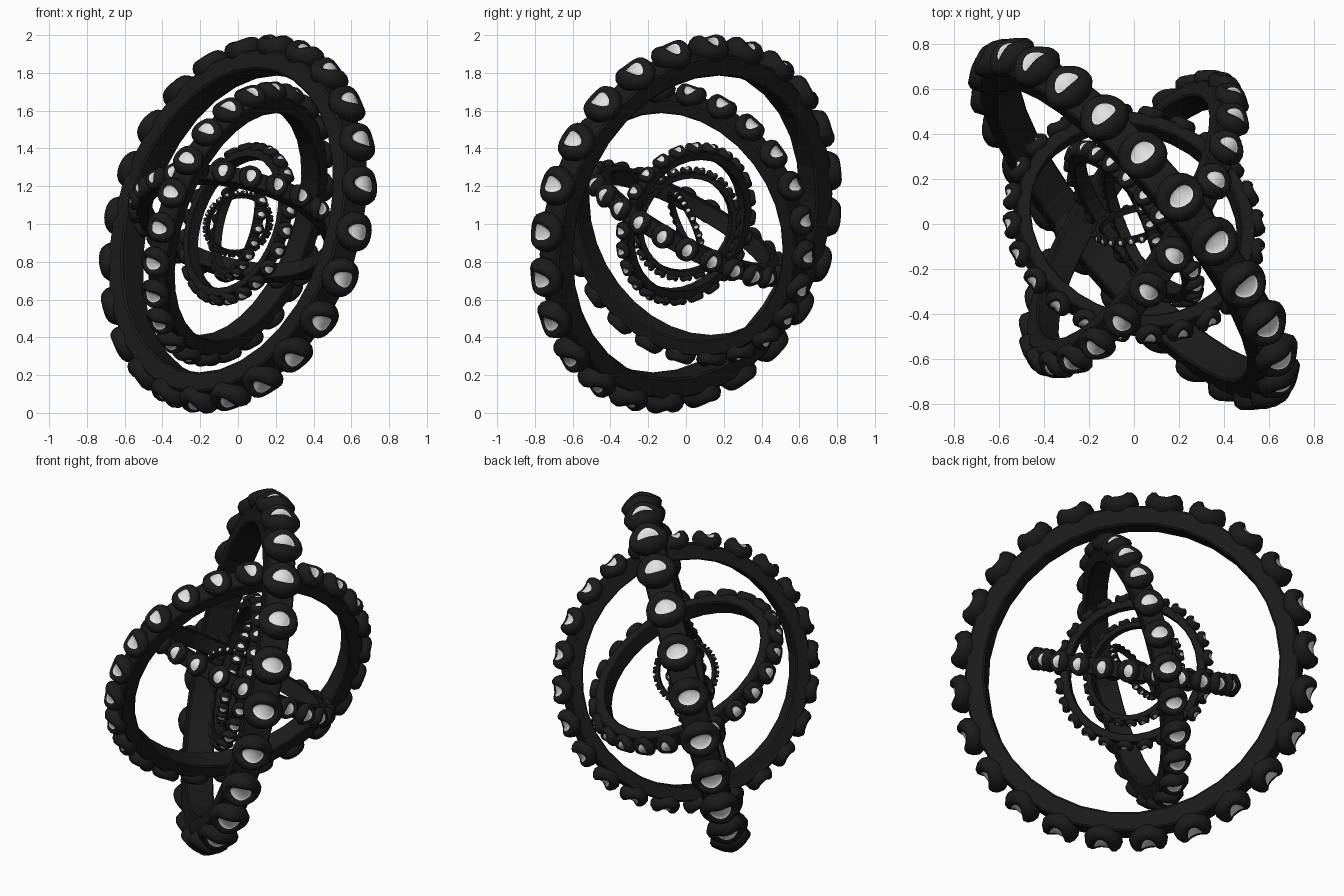
import bpy, bmesh, math
from mathutils import Vector, Matrix

cube = bpy.data.objects.get("Cube")
if cube:
    bpy.data.objects.remove(cube, do_unlink=True)


def material(name, value):
    mat = bpy.data.materials.new(name)
    mat.use_nodes = True
    colour = (value, value, value, 1)
    mat.diffuse_color = colour
    bsdf = next(n for n in mat.node_tree.nodes if n.type == 'BSDF_PRINCIPLED')
    bsdf.inputs["Base Color"].default_value = colour
    return mat


black = material("near_black", 0.011)
white = material("eye_white", 0.76)

CENTRE = Vector((0, 0, 1))
EYES = 24
SEGMENTS = 32
SIDES = 20
# Band section as (radius, axial offset), for a ring of size 1
BAND = [(0.825, -0.072), (0.835, -0.08), (0.925, -0.08), (0.935, -0.072),
        (0.935, 0.072), (0.925, 0.08), (0.835, 0.08), (0.825, 0.072)]
# Eye rows: axial half-size, tangential half-size, height, droop at the corners
LIDS = [(0.07, 0.07, 0.89, 0), (0.1, 0.094, 0.925, 0), (0.113, 0.108, 0.96, 0.005),
        (0.107, 0.1, 0.995, 0.02), (0.09, 0.08, 1.022, 0.035), (0.072, 0.058, 1.028, 0.04),
        (0.06, 0.042, 1.012, 0.03)]
BALL = [(0.045, 0.031, 1.007, 0.016), (0.022, 0.015, 1.005, 0.004)]


def ring_matrix(normal, size):
    """Place local z along the normal and local x towards the ring's top."""
    n = Vector(normal).normalized()
    up = Vector((0, 0, 1))
    e1 = (up - n * n.dot(up)).normalized()
    e2 = n.cross(e1)
    basis = Matrix((e1, e2, n)).transposed().to_4x4()
    return Matrix.Translation(CENTRE) @ basis @ Matrix.Scale(size, 4)


def finish(name, bm, matrix, smooth):
    bmesh.ops.recalc_face_normals(bm, faces=bm.faces)
    bm.transform(matrix)
    mesh = bpy.data.meshes.new(name)
    bm.to_mesh(mesh)
    bm.free()
    mesh.materials.append(black)
    mesh.materials.append(white)
    obj = bpy.data.objects.new(name, mesh)
    bpy.context.collection.objects.link(obj)
    for poly in mesh.polygons:
        poly.use_smooth = smooth


def bridge(bm, a, b, index=0):
    for i in range(len(a)):
        j = (i + 1) % len(a)
        bm.faces.new((a[i], a[j], b[j], b[i])).material_index = index


def build_band(name, matrix):
    bm = bmesh.new()
    loops = []
    for k in range(SEGMENTS):
        a = math.tau * k / SEGMENTS
        loops.append([bm.verts.new((r * math.cos(a), r * math.sin(a), z)) for r, z in BAND])
    for k in range(SEGMENTS):
        bridge(bm, loops[k], loops[(k + 1) % SEGMENTS])
    finish(name, bm, matrix, False)


def build_eyes(name, matrix, phase):
    bm = bmesh.new()
    for k in range(EYES):
        turn = Matrix.Rotation(math.tau * k / EYES + math.radians(phase), 4, 'Z')
        rows = []
        for axial, tangent, height, droop in LIDS + BALL:
            row = []
            for s in range(SIDES):
                a = math.tau * s / SIDES
                c = math.cos(a)
                co = Vector((height - droop * c * c, tangent * math.sin(a), axial * c))
                row.append(bm.verts.new(turn @ co))
            rows.append(row)
        bm.faces.new(rows[0])
        for i in range(len(rows) - 1):
            bridge(bm, rows[i], rows[i + 1], int(i >= len(LIDS) - 1))
        bm.faces.new(rows[-1]).material_index = 1
    finish(name, bm, matrix, True)


# Nested rings: name, normal, size, eye phase in degrees
RINGS = [("outer", (0.735, 0.625, -0.24), 1.003, 2.5),
         ("second", (-0.8, 0.52, 0.3), 0.767, 13.5),
         ("third", (0.21, 0.46, 0.85), 0.58, 13.5),
         ("fourth", (0.74, 0.58, -0.27), 0.438, 5),
         ("fifth", (0.9, 0.37, -0.22), 0.305, 5),
         ("inner", (-0.23, 0.88, 0.4), 0.188, 5)]

for label, normal, size, phase in RINGS:
    m = ring_matrix(normal, size)
    build_band(label + "_ring_band", m)
    build_eyes(label + "_ring_eyes", m, phase)
